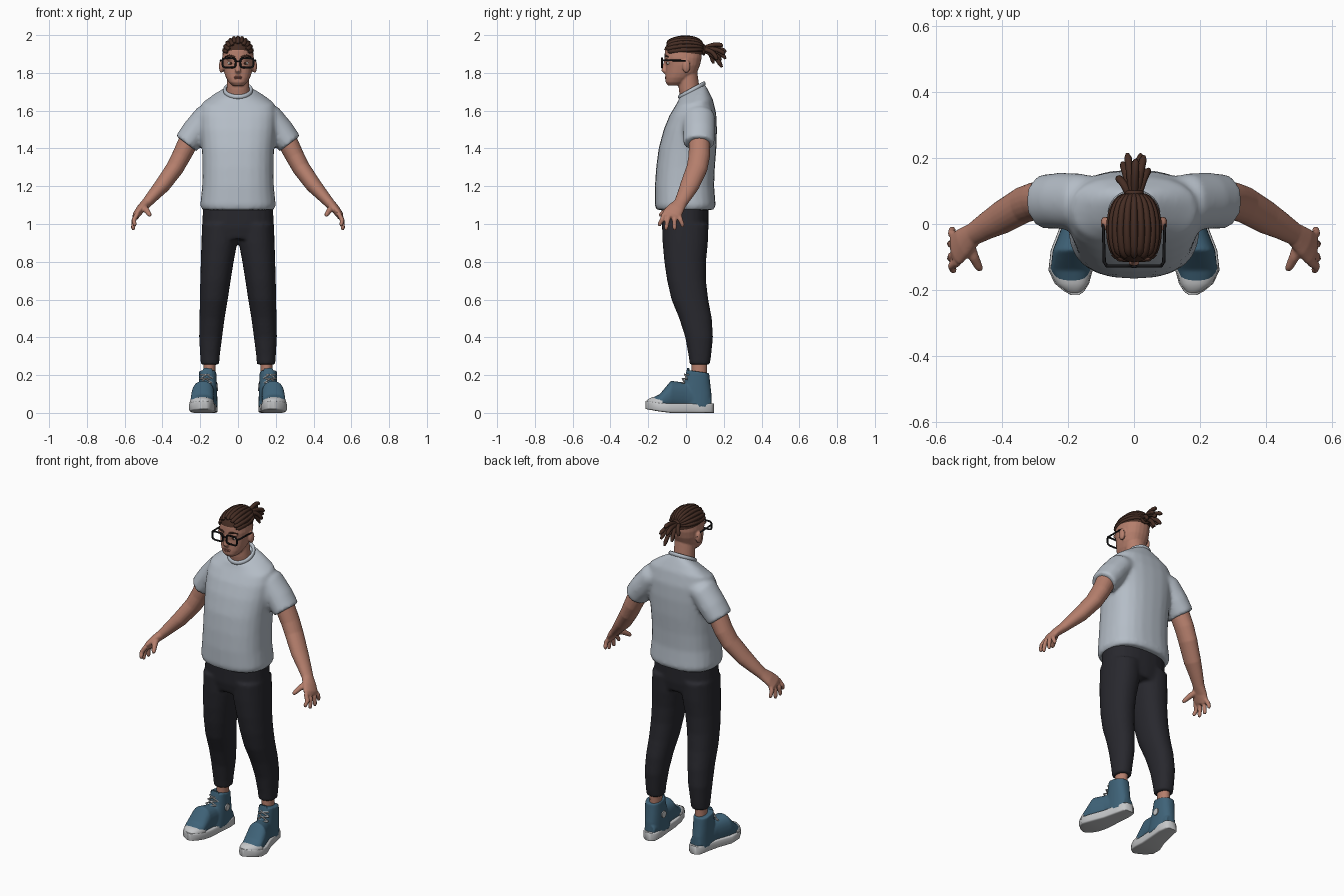
import bpy, bmesh, random
from math import sin, cos, pi, radians, copysign
from mathutils import Vector, Matrix

random.seed(4)
if "Cube" in bpy.data.objects:
    bpy.data.objects.remove(bpy.data.objects["Cube"])


def material(name, *rgb):
    m = bpy.data.materials.new(name)
    m.use_nodes = True
    m.diffuse_color = (*rgb, 1)
    node = m.node_tree.nodes["Principled BSDF"]
    node.inputs["Base Color"].default_value = (*rgb, 1)
    node.inputs["Roughness"].default_value = 0.8
    return m


SKIN = material("skin", .46, .21, .15)
SHIRT = material("pale grey cotton", .46, .51, .57)
PANTS = material("charcoal cloth", .021, .021, .027)
HAIR = material("dark brown hair", .06, .026, .017)
DENIM = material("blue canvas", .05, .125, .19)
RUBBER = material("white rubber", .56, .57, .58)
BLACK = material("black plastic", .008, .008, .009)
EYE = material("eye white", .6, .58, .55)
LIP = material("lips", .33, .12, .09)


# ---- helpers -------------------------------------------------------------
def oval(c, u, v, k=2.0, n=24):
    """Superellipse ring around c spanned by u and v."""
    def bend(a):
        return copysign(abs(a) ** (2 / k), a)
    return [c + u * bend(cos(2 * pi * i / n)) + v * bend(sin(2 * pi * i / n)) for i in range(n)]


def loft(bm, rings, cyclic=False):
    loops = [[bm.verts.new(p) for p in r] for r in rings]
    n = len(loops[0])
    pairs = list(zip(loops, loops[1:]))
    if cyclic:
        pairs.append((loops[-1], loops[0]))
    else:
        bm.faces.new(loops[0])
        bm.faces.new(loops[-1])
    for a, b in pairs:
        for i in range(n):
            j = (i + 1) % n
            bm.faces.new((a[i], a[j], b[j], b[i]))


def stack(bm, rows, s=1, k=2.4):
    """Rings stacked upward: z, x0, x1, y0, y1 and an optional tilt."""
    rings = []
    for z, x0, x1, y0, y1, *tilt in rows:
        h = (y1 - y0) / 2
        c = Vector((s * (x0 + x1) / 2, (y0 + y1) / 2, z))
        rings.append(oval(c, Vector(((x1 - x0) / 2, 0, 0)), Vector((0, h, h * sum(tilt))), k))
    loft(bm, rings)


def limb(bm, path, hint, s=1, cyclic=False, n=12):
    """Tube along x, y, z, radius and an optional second radius along hint."""
    pts = [Vector((s * p[0], p[1], p[2])) for p in path]
    rings, m = [], len(path)
    for i, p in enumerate(path):
        a, b = ((i - 1) % m, (i + 1) % m) if cyclic else (max(i - 1, 0), min(i + 1, m - 1))
        t = (pts[b] - pts[a]).normalized()
        v = (Vector(hint) - t * t.dot(Vector(hint))).normalized()
        rings.append(oval(pts[i], t.cross(v) * p[3], v * p[-1], 2, n))
    loft(bm, rings, cyclic)


def blob(bm, centre, size):
    mat = Matrix.Translation(centre) @ Matrix.Diagonal((*size, 1))
    return bmesh.ops.create_uvsphere(bm, u_segments=24, v_segments=14, radius=1, matrix=mat)


def finish(name, bm, mat, voxel=0, relax=3):
    bmesh.ops.recalc_face_normals(bm, faces=bm.faces[:])
    me = bpy.data.meshes.new(name)
    bm.to_mesh(me)
    bm.free()
    me.materials.append(mat)
    me.shade_smooth()
    me.set_sharp_from_angle(angle=radians(55))
    ob = bpy.data.objects.new(name, me)
    bpy.context.collection.objects.link(ob)
    if voxel:
        r = ob.modifiers.new("fuse", 'REMESH')
        r.mode, r.voxel_size, r.use_smooth_shade = 'VOXEL', voxel, True
        r = ob.modifiers.new("soften", 'SMOOTH')
        r.factor, r.iterations = .5, relax
    return ob


X, Y, Z = (1, 0, 0), (0, 1, 0), (0, 0, 1)
SIDES = ((1, "left"), (-1, "right"))

# ---- t-shirt: torso and sleeves fused ------------------------------------
bm = bmesh.new()
torso = [(1.075, .19, -.157, .148), (1.1, .2, -.165, .157), (1.2, .19, -.165, .149),
         (1.3, .188, -.158, .153), (1.4, .191, -.145, .161), (1.5, .2, -.118, .164),
         (1.58, .203, -.088, .16, .05), (1.64, .19, -.06, .142, .2),
         (1.677, .13, -.045, .117, .4), (1.705, .073, -.035, .1, .52)]
stack(bm, [(z, -w, w, *rest) for z, w, *rest in torso], k=2.5)
for s, side in SIDES:
    limb(bm, [(.09, .06, 1.59, .06, .075), (.17, .068, 1.56, .073, .086),
              (.225, .07, 1.49, .074, .085), (.275, .068, 1.425, .068, .082)], Y, s, n=24)
finish("shirt", bm, SHIRT, .011, 5)

bm = bmesh.new()
ring = [2 * pi * i / 32 for i in range(32)]
limb(bm, [(.07 * cos(a), .031 + .064 * sin(a), 1.708 + .035 * sin(a), .009, .012) for a in ring],
     Z, cyclic=True)
finish("shirt_collar", bm, SHIRT)

# ---- trousers ------------------------------------------------------------
bm = bmesh.new()
stack(bm, [(.92, -.18, .18, -.115, .108), (.98, -.19, .19, -.128, .118), (1.11, -.185, .185, -.132, .12)])
for s, side in SIDES:
    stack(bm, [(.255, .1, .197, .02, .126), (.3, .097, .2, .014, .133), (.4, .084, .206, -.004, .143),
               (.5, .071, .204, -.036, .137), (.6, .054, .202, -.077, .118), (.7, .039, .2, -.1, .106),
               (.8, .023, .197, -.115, .106), (.9, .004, .194, -.124, .116), (1, 0, .19, -.128, .12)], s, 2.2)
finish("trousers", bm, PANTS, .01)

# ---- arms with hands, ankles ---------------------------------------------
for s, side in SIDES:
    bm = bmesh.new()
    limb(bm, [(.255, .072, 1.45, .055, .056), (.3, .07, 1.36, .05, .057), (.335, .058, 1.295, .047, .056),
              (.4, .02, 1.205, .042, .051), (.445, -.005, 1.155, .034, .042), (.485, -.03, 1.11, .027, .035),
              (.515, -.055, 1.08, .023, .046), (.537, -.075, 1.05, .02, .052),
              (.543, -.08, 1.035, .015, .045)], Y, s, n=20)
    tips = [(-.115, .547, -.14, .988), (-.089, .555, -.105, .968),
            (-.062, .555, -.06, .967), (-.039, .55, -.018, .984)]
    for base, x, y, z in tips:
        limb(bm, [(.533, base, 1.055, .013), (.552, (base + y) / 2, 1.02, .0125),
                  (x, y, z + .012, .011), (x - .002, y, z, .007)], Y, s)
    limb(bm, [(.5, -.06, 1.09, .018), (.485, -.1, 1.073, .016),
              (.47, -.13, 1.052, .0125), (.464, -.139, 1.043, .008)], Y, s)
    finish(side + "_arm", bm, SKIN, .005, 2)

    bm = bmesh.new()
    limb(bm, [(.155, .07, .1, .036, .042), (.151, .07, .22, .031, .04), (.148, .073, .3, .033, .042)], Y, s, n=20)
    finish(side + "_ankle", bm, SKIN)

# ---- shoes ---------------------------------------------------------------
foot = [(.147, .152, .02), (.132, .152, .04), (.08, .155, .047), (0, .168, .053), (-.08, .186, .066),
        (-.14, .192, .067), (-.18, .188, .052), (-.204, .181, .03), (-.215, .178, .012)]


def lengthwise(bm, rows, s, k):
    """Heel-to-toe loft: y, x centre, half width, bottom, top."""
    loft(bm, [oval(Vector((s * x, y, (a + b) / 2)), Vector((w, 0, 0)), Vector((0, 0, (b - a) / 2)), k)
              for y, x, w, a, b in rows])


for s, side in SIDES:
    bm = bmesh.new()
    lengthwise(bm, [(y, x, w, .018 * max(0, -y - .1) / .1, .05 + .012 * max(0, -y - .1) / .1)
                    for y, x, w in foot], s, 7)
    finish(side + "_shoe_sole", bm, RUBBER)

    bm = bmesh.new()
    tops = [.09, .12, .16, .17, .098, .08, .066]
    lengthwise(bm, [(y, x, w - .006, .02, t) for (y, x, w), t in zip(foot[1:], tops)], s, 2.3)
    stack(bm, [(.03, .108, .206, -.05, .137), (.1, .11, .206, -.03, .135), (.16, .112, .207, -.01, .128),
               (.219, .115, .208, .004, .123, -.15)], s)
    finish(side + "_shoe_upper", bm, DENIM, .006)

    bm = bmesh.new()
    cap_tops = [.078, .083, .079, .067, .05]
    cap = [(-.125, .191, .067)] + foot[5:]
    lengthwise(bm, [(y, x, w - .003, .02, t + .004) for (y, x, w), t in zip(cap, cap_tops)], s, 2.4)
    finish(side + "_shoe_toe_cap", bm, RUBBER)

    # tongue and crossed laces
    bm = bmesh.new()
    limb(bm, [(.163, .005, .17, .012, .03), (.161, .01, .215, .009, .03), (.16, .012, .236, .006, .022)], X, s)
    finish(side + "_shoe_tongue", bm, DENIM)
    bm = bmesh.new()
    front = [(-.093, .103), (-.063, .121), (-.038, .143), (-.022, .167), (-.009, .19), (0, .211)]
    for i, ((y0, z0), (y1, z1)) in enumerate(zip(front, front[1:])):
        x = .186 - .005 * i
        for d in (-.032, .032):
            limb(bm, [(x - d, y0 + .014, z0 - .008, .0045), (x, (y0 + y1) / 2 - .003, (z0 + z1) / 2 + .003, .0045),
                      (x + d, y1 + .014, z1 - .008, .0045)], Z, s, n=6)
    finish(side + "_shoe_laces", bm, RUBBER)

    # plain round ankle patch on the inner side
    bm = bmesh.new()
    bmesh.ops.create_cone(bm, cap_ends=True, segments=20, radius1=.02, radius2=.02, depth=.008,
                          matrix=Matrix.Translation((s * .11, .055, .135)) @ Matrix.Rotation(pi / 2, 4, 'Y'))
    finish(side + "_shoe_patch", bm, RUBBER)

# ---- head and neck -------------------------------------------------------
bm = bmesh.new()
skull = [(1.733, .03, -.096, -.02), (1.75, .049, -.108, 0), (1.775, .064, -.109, .03),
         (1.8, .073, -.108, .057), (1.84, .081, -.106, .074), (1.88, .084, -.114, .083),
         (1.92, .079, -.112, .084), (1.95, .062, -.085, .06), (1.97, .04, -.055, .03)]
stack(bm, [(z, -w, w, a, b) for z, w, a, b in skull], k=2.3)
limb(bm, [(0, .03, 1.64, .055, .066), (0, .016, 1.72, .055, .06), (0, .01, 1.8, .05, .058)], X, n=24)
limb(bm, [(0, -.105, 1.868, .009), (0, -.114, 1.835, .011), (0, -.117, 1.813, .014, .017),
          (0, -.108, 1.802, .009, .014)], X)
for s, side in SIDES:
    blob(bm, (s * .088, .002, 1.835), (.013, .021, .035))
    blob(bm, (s * .036, -.098, 1.876), (.03, .013, .009))
finish("head", bm, SKIN, .005, 2)

bm = bmesh.new()
blob(bm, (0, -.104, 1.779), (.025, .007, .005))
blob(bm, (0, -.104, 1.771), (.021, .008, .005))
finish("lips", bm, LIP)

for s, side in SIDES:
    bm = bmesh.new()
    blob(bm, (s * .038, -.09, 1.852), (.017, .012, .009))
    finish(side + "_eye", bm, EYE)
    bm = bmesh.new()
    blob(bm, (s * .038, -.1, 1.852), (.007, .004, .007))
    finish(side + "_iris", bm, HAIR)
    bm = bmesh.new()
    limb(bm, [(.015, -.112, 1.883, .003, .005), (.045, -.111, 1.892, .003, .005), (.068, -.094, 1.885, .002, .003)], Z, s)
    finish(side + "_eyebrow", bm, HAIR)

# ---- glasses -------------------------------------------------------------
bm = bmesh.new()
for s, side in SIDES:
    lens = oval(Vector((s * .047, -.127, 1.853)), Vector((.035, 0, 0)), Vector((0, 0, .025)), 4)
    limb(bm, [(*p, .005) for p in lens], Y, cyclic=True, n=8)
    limb(bm, [(.082, -.127, 1.866, .005), (.09, -.115, 1.867, .005), (.093, -.005, 1.865, .004),
              (.09, .02, 1.845, .003)], X, s, n=8)
limb(bm, [(-.013, -.127, 1.86, .004), (0, -.13, 1.863, .004), (.013, -.127, 1.86, .004)], Z, n=8)
finish("glasses", bm, BLACK)

# ---- hair: cap, braided rows and tied locks ------------------------------
bm = bmesh.new()
blob(bm, (0, -.013, 1.9), (.083, .106, .09))
bmesh.ops.bisect_plane(bm, geom=bm.verts[:] + bm.edges[:] + bm.faces[:], plane_co=(0, 0, 1.907),
                       plane_no=(0, .12, 1), clear_inner=True)
finish("hair_cap", bm, HAIR)

bm = bmesh.new()
for i in range(-5, 6):
    fan, start = radians(i * 16.5), radians(30 + 6 * (i % 2))
    row = []
    for j in range(15):
        t = start + (radians(174) - start) * j / 14
        r = sin(t) ** .6
        row.append((.074 * r * sin(fan), -.013 - .1 * cos(t), 1.9 + .077 * r * cos(fan) + .02 * t / pi,
                    .007 if j == 0 else .0125 - .004 * j / 14))
    limb(bm, row, X, n=8)
finish("hair_rows", bm, HAIR)

bm = bmesh.new()
limb(bm, [(.022 * cos(a), .094, 1.922 + .022 * sin(a), .008) for a in ring], Y, cyclic=True, n=8)
finish("hair_tie", bm, HAIR)

bm = bmesh.new()
ends = [(-.02, .212, 1.91), (.03, .205, 1.9), (.005, .195, 1.942), (-.035, .185, 1.865), (.012, .19, 1.83),
        (.045, .165, 1.87), (-.012, .145, 1.85), (.02, .21, 1.875), (-.05, .14, 1.885)]
for end in ends:
    a, c = Vector((end[0] * .25, .08, 1.922)), Vector(end)
    b = (a + c) / 2 + Vector((0, .02, .035 + random.uniform(-.008, .008)))
    path = []
    for j in range(9):
        t = j / 8
        p = a * (1 - t) ** 2 + b * 2 * t * (1 - t) + c * t * t
        path.append((*p, .006 if j == 8 else .0115))
    limb(bm, path, X, n=8)
finish("hair_locks", bm, HAIR)
